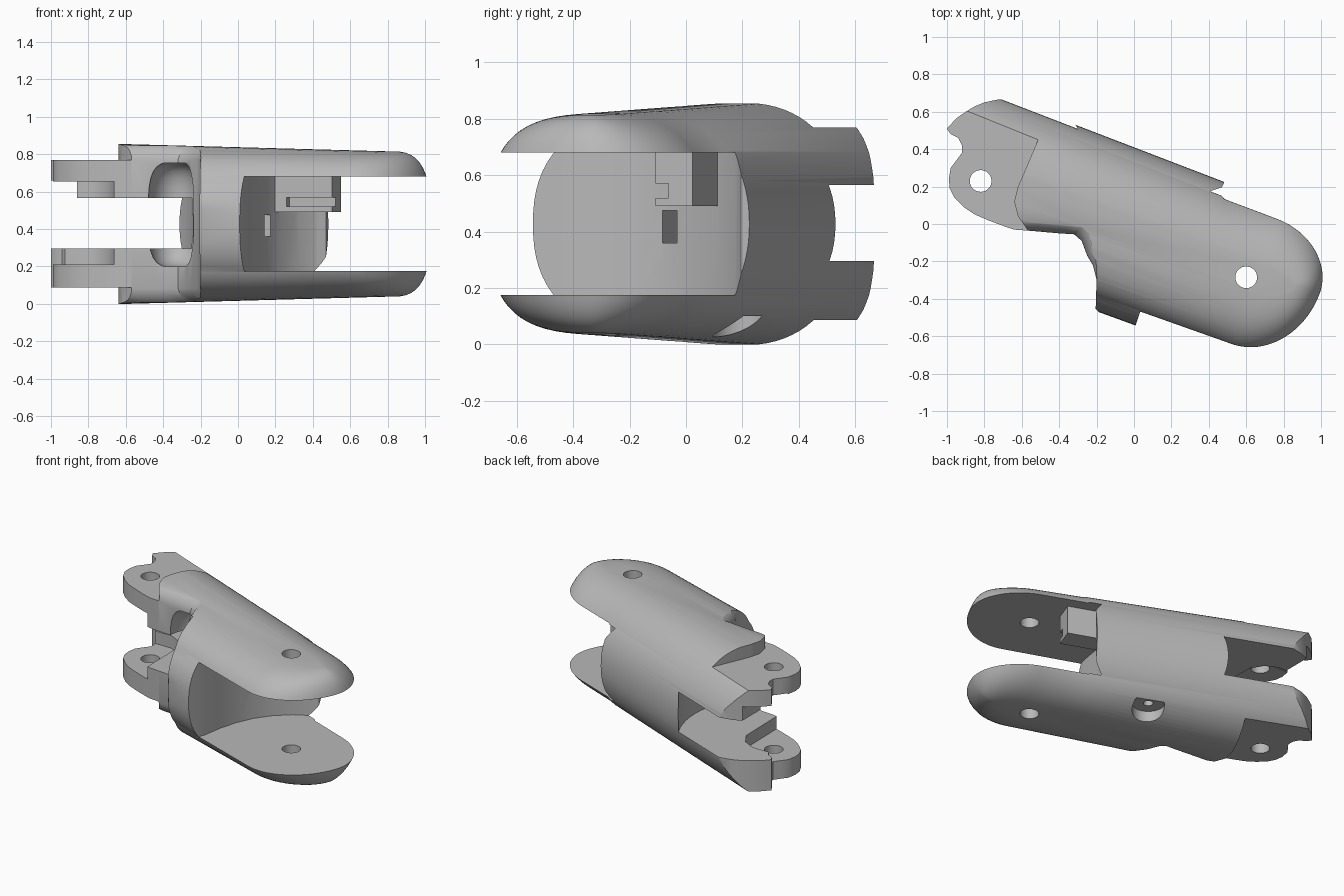
import bpy, bmesh, math
from mathutils import Matrix, Vector

old = bpy.data.objects.get("Cube")
if old:
    bpy.data.objects.remove(old, do_unlink=True)

grey = bpy.data.materials.new("light_grey")
grey.use_nodes = True
COLOUR = (0.48, 0.48, 0.48, 1)
grey.diffuse_color = COLOUR
grey.node_tree.nodes["Principled BSDF"].inputs["Base Color"].default_value = COLOUR

MID = 0.427                      # height of the symmetry plane
TILT = Matrix.Rotation(math.radians(-20), 2)
PIVOT_NEAR, PIVOT_FAR = (-0.82, 0.23), (0.6, -0.285)


def to_world(points):
    """Turn (along, across) link coordinates into x, y."""
    return [tuple(TILT @ Vector(p)) for p in points]


def loft(name, rings):
    """Solid through equally long rings of points, with closed ends."""
    bm = bmesh.new()
    loops = [[bm.verts.new(p) for p in ring] for ring in rings]
    for a, b in zip(loops, loops[1:]):
        for i in range(len(a)):
            j = (i + 1) % len(a)
            bm.faces.new((a[i], a[j], b[j], b[i]))
    bm.faces.new(loops[0])
    bm.faces.new(loops[-1])
    bmesh.ops.recalc_face_normals(bm, faces=bm.faces)
    mesh = bpy.data.meshes.new(name)
    bm.to_mesh(mesh)
    bm.free()
    mesh.materials.append(grey)
    obj = bpy.data.objects.new(name, mesh)
    bpy.context.collection.objects.link(obj)
    return obj


def prism(name, points, low, high):
    return loft(name, [[(x, y, z) for x, y in points] for z in (low, high)])


def disc(name, centre, radius, low, high, sides=48):
    ring = [(centre[0] + radius * math.cos(math.tau * i / sides),
             centre[1] + radius * math.sin(math.tau * i / sides)) for i in range(sides)]
    return prism(name, ring, low, high)


def box(name, u0, u1, v0, v1, low, high):
    return prism(name, to_world([(u0, v0), (u1, v0), (u1, v1), (u0, v1)]), low, high)


def boolean(target, tool, operation="DIFFERENCE"):
    mod = target.modifiers.new(tool.name, "BOOLEAN")
    mod.operation, mod.solver, mod.object = operation, "EXACT", tool
    bpy.context.view_layer.objects.active = target
    bpy.ops.object.modifier_apply(modifier=mod.name)
    bpy.data.objects.remove(tool, do_unlink=True)


def rounding(t, power):
    return (1 - abs(t) ** power) ** (1 / power)


# Rounded link body: stacked outlines with a domed far end, narrower behind the fork
rings = []
for i in range(41):
    t = math.sin(math.pi / 2 * (i / 20 - 1)) * 0.996
    f, b = rounding(t, 3.1), rounding(t, 2.15)
    front, fork_back = 0.457 * f, 0.37 * b
    tip = 0.37 * (0.45 + 0.55 * f)
    flat = [(0.39, 0.384 * b), (-1.2, 0.412 * b), (-1.2, -front)]
    for k in range(41):
        a = math.pi * (k / 40 - 0.5)
        side = front if a < 0 else fork_back
        flat.append((0.71 + tip * math.cos(a), side * math.sin(a)))
    flat.append((0.41, fork_back))
    ring = []
    for u, v in flat:
        x, y = to_world([(u, v - 0.008)])[0]
        ring.append((x, y, MID + t * (0.412 - 0.026 * u)))
    rings.append(ring)
body = loft("finger_link", rings)

# Front lip that bulges out in the middle of the body
arc = []
for i in range(33):
    t = math.sin(math.pi * (i / 32 - 0.5))
    arc.append((-0.507 * rounding(t, 2.4), MID + 0.402 * t))
lip = [[(*to_world([(u, v)])[0], z) for v, z in arc] for u in (-0.35, 0.2)]
boolean(body, loft("front_lip", lip), "UNION")

# Plan outline, drawn in towards the top and bottom to round the scoop edge
outline = [(-1, .51), (-.95, .565), (-.9, .6), (-.85, .63), (-.8, .65), (-.73, .665),
           (-.67, .67), (-.4, .8), (1.2, .8), (1.2, -.9), (-.18, -.9), (-.18, -.48),
           (-.205, -.455), (-.2, -.3), (-.22, -.22), (-.25, -.17), (-.28, -.09),
           (-.32, -.055), (-.4, -.05), (-.57, -.035), (-.64, -.03), (-.7, -.01),
           (-.78, .02), (-.85, .05), (-.91, .09), (-.96, .14), (-.985, .19), (-.99, .24),
           (-.98, .3), (-.95, .34), (-.92, .38), (-.92, .42), (-.94, .46), (-.98, .48)]
layers = [(0.6, 0.8), (0.43, 0.87), (0.415, 0.92), (0.395, 0.96), (0.37, 0.985), (0.345, 1)]
levels = [(-h, s) for h, s in layers] + [(h, s) for h, s in reversed(layers)]
rings = [[(0.2 + (x - 0.2) * s, 0.4 + (y - 0.4) * s, MID + h) for x, y in outline]
         for h, s in levels]
boolean(body, loft("plan_outline", rings), "INTERSECT")

# Flat steps above and below the near hinge lugs
step = [(-.4, .9), (-.5, .48), (-.62, .2), (-.64, .12), (-.62, .04), (-.57, -.03),
        (-.6, -.3), (-1.3, -.3), (-1.3, .9)]
for low, high in ((0.77, 1.5), (-0.5, 0.087)):
    boolean(body, prism("lug_step", step, low, high))

# Slot between the lugs, thinned around the pin and open towards the tip
boolean(body, disc("lug_slot", PIVOT_NEAR, 0.59, 0.295, 0.565, 64))
pocket = [(-1.2, .43), (-.8, .43), (-.72, .39), (-.67, .31), (-.66, -.2), (-1.2, -.2)]
boolean(body, prism("lug_pocket", pocket, 0.21, 0.655))
corner = [(-1.2, .9), (-.86, .9), (-.86, .3), (-1.2, .3)]
boolean(body, prism("corner_relief", corner, 0.5, 0.66))

# Rounded hollow behind the front scoop
hollow = []
for i in range(17):
    t = 0.99 * math.sin(math.pi / 2 * (i / 8 - 1))
    r = rounding(t, 3.5)
    hollow.append([(-0.335 + 0.145 * r * math.cos(math.tau * k / 32),
                    -0.05 + 0.19 * r * math.sin(math.tau * k / 32),
                    MID + 0.05 + 0.28 * t) for k in range(32)])
boolean(body, loft("scoop_hollow", hollow))

# Fork opening with a curved inner wall
wall = [(.2, -.7), (.19, -.38), (.165, -.25), (.155, -.12), (.165, 0), (.2, .12),
        (.26, .23), (.33, .31), (.375, .345), (.39, .6), (1.4, .6), (1.4, -.7)]
boolean(body, prism("fork_opening", to_world(wall), 0.175, 0.68))

# Stop block under the upper fork plate, with its groove
boolean(body, box("stop_block", 0.1, 0.51, 0.07, 0.21, 0.49, 0.7), "UNION")
boolean(body, box("stop_groove", 0.25, 0.6, 0.03, 0.12, 0.52, 0.57))

# Cable channel through the middle wall
boolean(body, box("cable_channel", -0.45, 0.35, -0.03, 0.03, 0.36, 0.475))

# Pin holes
for pivot in (PIVOT_NEAR, PIVOT_FAR):
    boolean(body, disc("pin_hole", pivot, 0.058, -0.5, 1.5, 32))

# Screw recess underneath
screw = to_world([(-0.02, 0.2)])[0]
boolean(body, disc("screw_recess", screw, 0.1, -0.3, 0.1))
boolean(body, disc("screw_hole", screw, 0.03, 0, 0.25, 24))

# Smooth shading with sharp cut edges
bpy.ops.object.select_all(action="DESELECT")
body.select_set(True)
bpy.context.view_layer.objects.active = body
bpy.ops.object.shade_smooth_by_angle(angle=math.radians(32))
